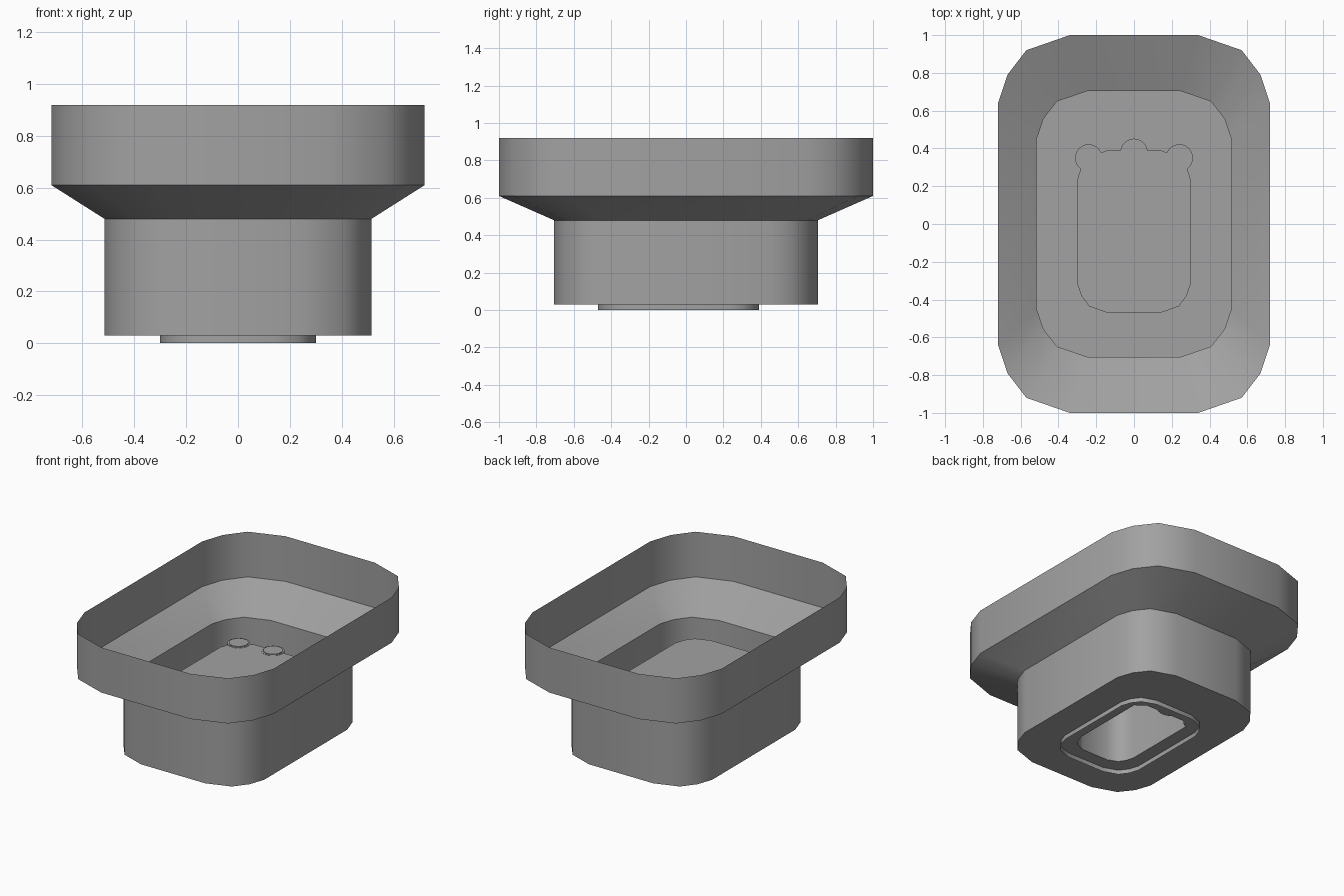
import bpy, bmesh
from math import cos, sin, radians

cube = bpy.data.objects.get("Cube")
if cube:
    bpy.data.objects.remove(cube, do_unlink=True)

grey = bpy.data.materials.new("mid grey")
grey.use_nodes = True
colour = (0.36, 0.36, 0.36, 1)
grey.diffuse_color = colour
grey.node_tree.nodes["Principled BSDF"].inputs["Base Color"].default_value = colour

# One chamfered corner, reused at every scale
CORNER = [(0.72, 0.64), (0.67, 0.79), (0.57, 0.92), (0.34, 1.0)]


def outline(half_x, half_y, cy=0):
    sx, sy = half_x / 0.72, half_y
    q = [(x * sx, y * sy) for x, y in CORNER]
    half = q + [(-x, y) for x, y in reversed(q)]
    return [(x, y + cy) for x, y in half + [(-x, -y) for x, y in half]]


def arc(cx, cy, r, a0, a1, n):
    angles = [radians(a0 + (a1 - a0) * i / n) for i in range(n + 1)]
    return [(cx + r * cos(a), cy + r * sin(a)) for a in angles]


def finish(name, bm):
    mesh = bpy.data.meshes.new(name)
    bm.to_mesh(mesh)
    bm.free()
    mesh.materials.append(grey)
    obj = bpy.data.objects.new(name, mesh)
    bpy.context.collection.objects.link(obj)
    bpy.ops.object.select_all(action="DESELECT")
    obj.select_set(True)
    bpy.context.view_layer.objects.active = obj
    bpy.ops.object.shade_smooth_by_angle(angle=radians(40))
    return obj


def loft(name, levels, cap=False, inward=False):
    """Skin a stack of (outline, height) loops, optionally closing the top."""
    bm = bmesh.new()
    loops = [[bm.verts.new((x, y, z)) for x, y in pts] for pts, z in levels]
    for low, high in zip(loops, loops[1:]):
        for i in range(len(low)):
            j = (i + 1) % len(low)
            bm.faces.new((low[i], low[j], high[j], high[i]))
    if cap:
        bm.faces.new(loops[-1])
    if inward:
        bmesh.ops.reverse_faces(bm, faces=bm.faces[:])
    return finish(name, bm)


rim = outline(0.72, 1.0)
base = outline(0.515, 0.705)
pillar = outline(0.30, 0.43, -0.04)
BUTTONS = [(0.24, 0.35), (0, 0.38), (-0.24, 0.35)]
FLOOR, TOP = 0.03, 0.46

# Open basin: pedestal wall, sloping shoulder and upright rim
loft("basin_shell", [(base, FLOOR), (base, 0.48), (rim, 0.61), (rim, 0.92)])

# Central pillar, whose lower edge forms a thin lip under the base
loft("pillar", [(pillar, 0), (pillar, TOP)], cap=True)

# Hollow under the pillar, with its back scalloped around the buttons
front = [p for p in outline(0.21, 0.34, -0.04) if p[1] < 0]
hollow = (arc(*BUTTONS[0], 0.10, -107, -150, 4)
          + arc(*BUTTONS[1], 0.10, -53, -127, 6)
          + arc(*BUTTONS[2], 0.10, -30, -73, 4) + front)
loft("pillar_hollow", [(hollow, FLOOR), (hollow, TOP - 0.01)], cap=True, inward=True)

# Flat base plate pierced by the hollow
bm = bmesh.new()
edges = []
for pts in (base, hollow):
    ring = [bm.verts.new((x, y, FLOOR)) for x, y in pts]
    edges += [bm.edges.new((ring[i - 1], ring[i])) for i in range(len(ring))]
bmesh.ops.triangle_fill(bm, edges=edges, use_beauty=True, normal=(0, 0, -1))
finish("base_plate", bm)

# Three round buttons in collars along the back of the pillar
for side, (x, y) in zip(("left", "middle", "right"), BUTTONS):
    for part, r, top in (("collar", 0.072, TOP + 0.002), ("button", 0.061, TOP + 0.006)):
        ring = arc(x, y, r, 0, 345, 23)
        loft(f"{side}_{part}", [(ring, FLOOR + 0.01), (ring, top)], cap=True)
